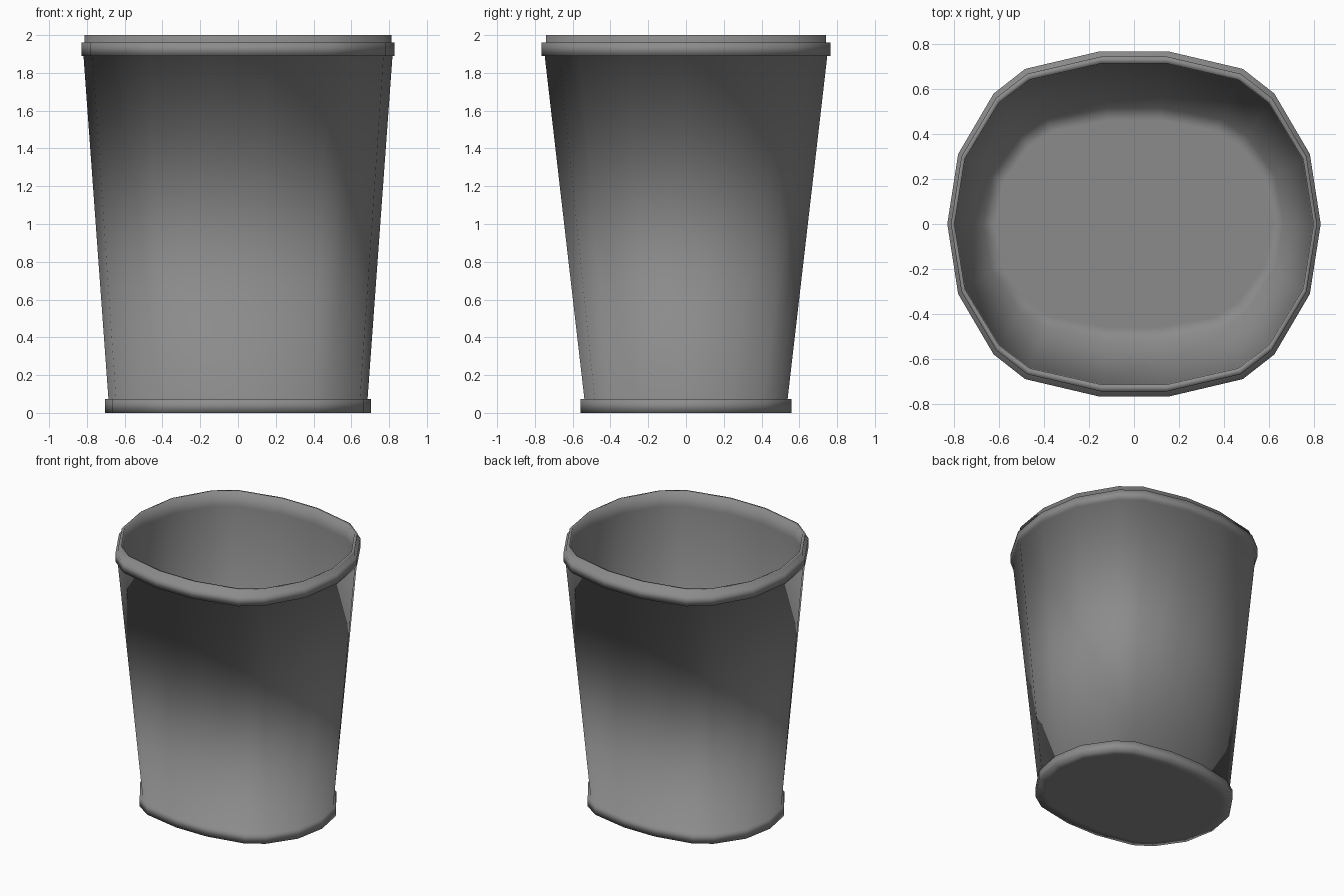
import bpy, bmesh

if "Cube" in bpy.data.objects:
    bpy.data.objects.remove(bpy.data.objects["Cube"])

# Rounded 18-sided outline, one quarter in unit half-widths, mirrored all round
quarter = [(1.0, 0.0), (0.942, 0.405), (0.752, 0.755), (0.583, 0.898), (0.182, 1.0)]
half = quarter + [(-x, y) for x, y in reversed(quarter)]
outline = half + [(-x, -y) for x, y in half[1:-1]]

# Profile from underside, up the outside, over the lip and down the inside:
# (half width, half depth, height)
profile = [
    (0.64, 0.49, 0.0),      # underside
    (0.704, 0.558, 0.0),    # base band
    (0.704, 0.558, 0.074),
    (0.686, 0.538, 0.074),  # outer wall
    (0.818, 0.748, 1.89),
    (0.828, 0.766, 1.89),   # rim band
    (0.828, 0.766, 1.96),
    (0.812, 0.742, 1.96),   # lip
    (0.812, 0.742, 2.0),
    (0.796, 0.712, 2.0),
    (0.794, 0.71, 1.89),    # inner wall
    (0.668, 0.515, 0.05),   # inner floor
    (0.615, 0.46, 0.05),
]


def loft(name, profile, material):
    bm = bmesh.new()
    rings = [[bm.verts.new((x * w, y * d, z)) for x, y in outline]
             for w, d, z in profile]
    n = len(outline)
    for a, b in zip(rings, rings[1:]):
        for i in range(n):
            j = (i + 1) % n
            bm.faces.new((a[i], a[j], b[j], b[i]))
    bm.faces.new(rings[0][::-1])
    bm.faces.new(rings[-1])
    for f in bm.faces:
        f.smooth = True
    mesh = bpy.data.meshes.new(name)
    bm.to_mesh(mesh)
    bm.free()
    mesh.materials.append(material)
    ob = bpy.data.objects.new(name, mesh)
    bpy.context.collection.objects.link(ob)
    return ob


# Dark grey plastic
plastic = bpy.data.materials.new("dark_plastic")
plastic.diffuse_color = (0.26, 0.26, 0.26, 1)
plastic.use_nodes = True
plastic.node_tree.nodes["Principled BSDF"].inputs["Base Color"].default_value = plastic.diffuse_color

# Waste bin with rim, base band and hollow inside
loft("waste_bin", profile, plastic)
